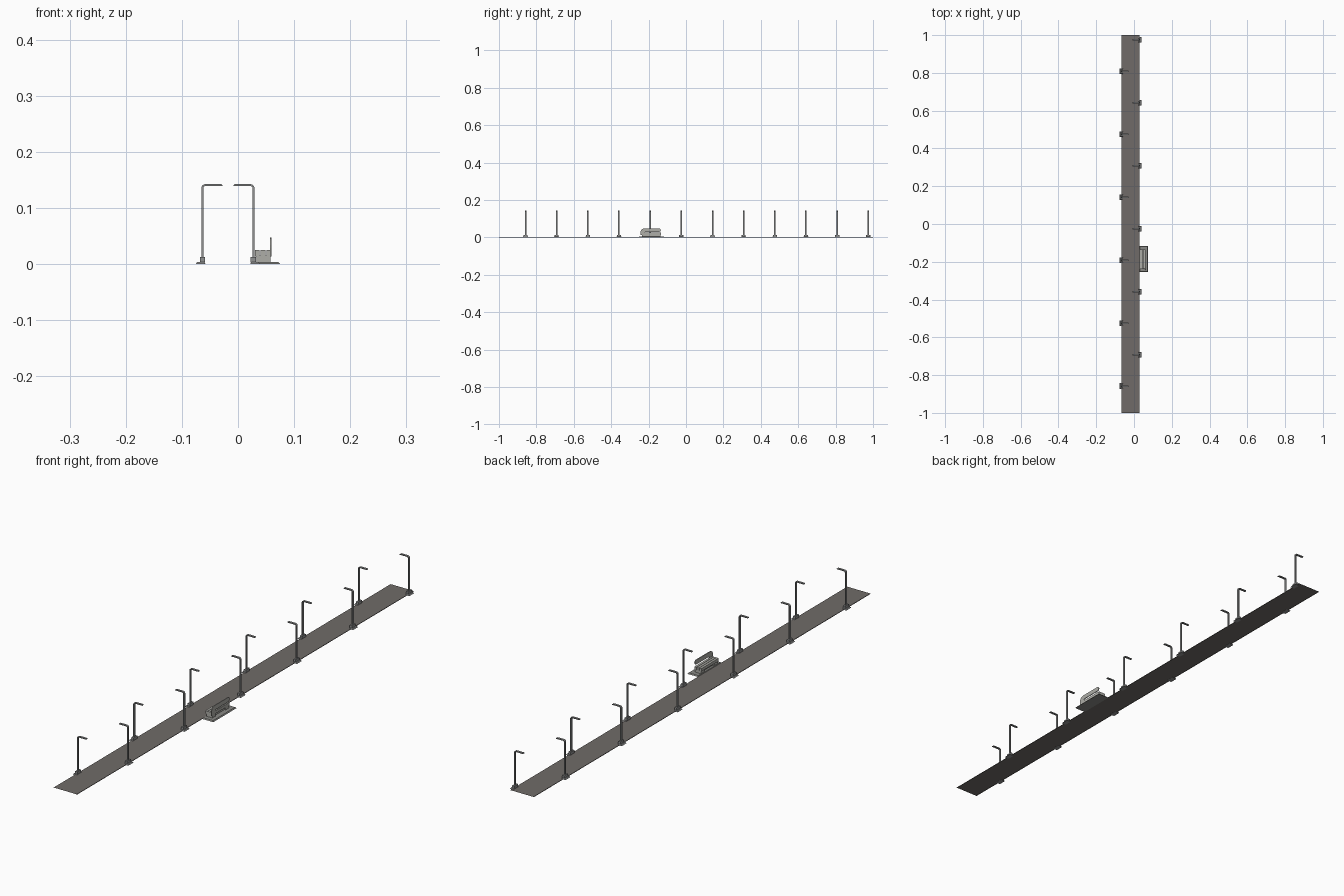
import bpy, bmesh, math

if "Cube" in bpy.data.objects:
    bpy.data.objects.remove(bpy.data.objects["Cube"])

def mat(name, c):
    m = bpy.data.materials.new(name)
    m.diffuse_color = (*c, 1)
    m.use_nodes = True
    m.node_tree.nodes["Principled BSDF"].inputs["Base Color"].default_value = m.diffuse_color
    return m

ASPHALT = mat("asphalt", (0.162, 0.148, 0.138))
STEEL = mat("steel_grey", (0.28, 0.285, 0.285))
CONCRETE = mat("light_concrete", (0.42, 0.42, 0.39))
PAVING = mat("paving_grey", (0.25, 0.25, 0.235))

def finish(name, bm, m):
    bmesh.ops.recalc_face_normals(bm, faces=bm.faces)
    me = bpy.data.meshes.new(name)
    bm.to_mesh(me)
    bm.free()
    me.materials.append(m)
    ob = bpy.data.objects.new(name, me)
    bpy.context.collection.objects.link(ob)
    return ob

def add_box(bm, x, y, z, taper=0.0):
    """Box from ranges; taper pulls the top edges inward."""
    lo = [bm.verts.new((a, b, z[0])) for a, b in
          ((x[0], y[0]), (x[1], y[0]), (x[1], y[1]), (x[0], y[1]))]
    t = taper
    hi = [bm.verts.new((a, b, z[1])) for a, b in
          ((x[0]+t, y[0]+t), (x[1]-t, y[0]+t), (x[1]-t, y[1]-t), (x[0]+t, y[1]-t))]
    bm.faces.new(lo[::-1])
    bm.faces.new(hi)
    for i in range(4):
        j = (i + 1) % 4
        bm.faces.new((lo[i], lo[j], hi[j], hi[i]))

def box(name, x, y, z, m, taper=0.0):
    bm = bmesh.new()
    add_box(bm, x, y, z, taper)
    return finish(name, bm, m)

def add_prism(bm, pts, offset):
    f = bm.faces.new([bm.verts.new(p) for p in pts])
    r = bmesh.ops.extrude_face_region(bm, geom=[f])
    vs = [v for v in r["geom"] if isinstance(v, bmesh.types.BMVert)]
    bmesh.ops.translate(bm, verts=vs, vec=offset)

def arc(cx, cy, r, a0, a1, n=5):
    return [(cx + r*math.cos(math.radians(a0 + (a1-a0)*i/n)),
             cy + r*math.sin(math.radians(a0 + (a1-a0)*i/n))) for i in range(n + 1)]

# road: open-ended sheet with turned-down long edges
AXIS = -0.018
bm = bmesh.new()
rows = [[bm.verts.new((x, y, z)) for x, z in
         ((-0.066, 0), (-0.066, 0.002), (0.030, 0.002), (0.030, 0))] for y in (-1, 1)]
for i in range(3):
    bm.faces.new((rows[0][i], rows[0][i+1], rows[1][i+1], rows[1][i]))
road = finish("road", bm, ASPHALT)
if road.data.polygons[1].normal.z < 0:
    road.data.flip_normals()

# street lamps: bent flat pole, block foot, tapered ground plate
def lamp(i, y, side):
    X = lambda d: AXIS + side * d
    w = 0.004
    outline = ([(0.0473, 0.01)] + arc(0.0403, 0.1355, 0.007, 0, 90) +
               [(0.012, 0.1425), (0.010, 0.141), (0.010, 0.1390)] +
               arc(0.0403, 0.1355, 0.0035, 90, 0) + [(0.0438, 0.01)])
    bm = bmesh.new()
    add_prism(bm, [(X(d), y - w, z) for d, z in outline], (0, 2*w, 0))
    finish(f"lamp_pole_{i}", bm, STEEL)
    xs = lambda a, b: sorted((X(a), X(b)))
    box(f"lamp_foot_{i}", xs(0.0405, 0.0500), (y-0.011, y+0.011), (0.003, 0.013), STEEL)
    box(f"lamp_plate_{i}", xs(0.0395, 0.0575), (y-0.015, y+0.015), (0, 0.004), STEEL, 0.003)

for k in range(6):
    lamp(2*k, -0.858 + k/3, -1)
    lamp(2*k + 1, -0.692 + k/3, 1)

# roadside stop: paved base
box("stop_paving", (0.029, 0.075), (-0.254, -0.116), (0, 0.004), PAVING, 0.003)

# bench: two supports, lower beam, seat slats
for n, y0 in enumerate((-0.235, -0.156)):
    box(f"bench_support_{n}", (0.033, 0.058), (y0, y0 + 0.02), (0.003, 0.015), CONCRETE)
box("bench_beam", (0.040, 0.053), (-0.22, -0.15), (0.003, 0.014), CONCRETE)
for n in range(3):
    x0 = 0.030 + n*0.0102
    box(f"seat_slat_{n}", (x0, x0 + 0.0085), (-0.237, -0.134), (0.014, 0.025), CONCRETE)

# backrest: rounded hook shape with an open slot above the seat
outline = ([(-0.243, 0.014)] + arc(-0.225, 0.029, 0.018, 180, 90, 6) +
           arc(-0.143, 0.0385, 0.0085, 90, -90, 6) +
           [(-0.215, 0.030)] + arc(-0.215, 0.024, 0.006, 110, 180, 3) + [(-0.221, 0.014)])
bm = bmesh.new()
add_prism(bm, [(0.057, y, z) for y, z in outline], (0.003, 0, 0))
finish("bench_backrest", bm, CONCRETE)
